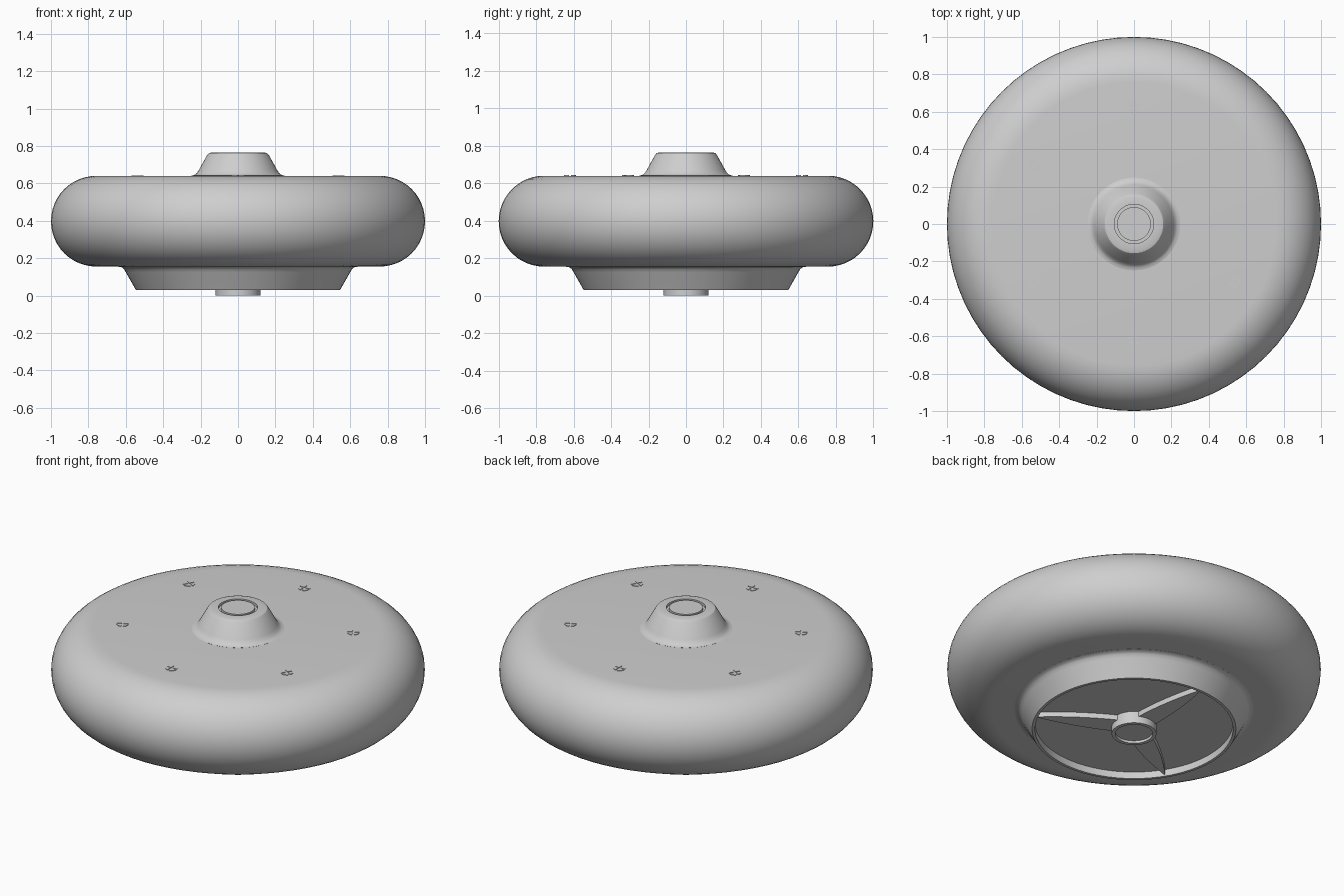
import bpy
import bmesh
from math import sin, cos, pi, radians
from mathutils import Matrix

cube = bpy.data.objects.get("Cube")
if cube:
    bpy.data.objects.remove(cube, do_unlink=True)

GREY = (0.62, 0.62, 0.62, 1.0)
grey = bpy.data.materials.new("plain grey")
grey.use_nodes = True
grey.diffuse_color = GREY
grey.node_tree.nodes["Principled BSDF"].inputs["Base Color"].default_value = GREY


def finish(bm, name, angle=30):
    """Turn a bmesh into a smooth object that keeps its sharp edges."""
    bmesh.ops.recalc_face_normals(bm, faces=bm.faces)
    mesh = bpy.data.meshes.new(name)
    bm.to_mesh(mesh)
    bm.free()
    mesh.materials.append(grey)
    obj = bpy.data.objects.new(name, mesh)
    bpy.context.collection.objects.link(obj)
    bpy.ops.object.select_all(action='DESELECT')
    obj.select_set(True)
    bpy.context.view_layer.objects.active = obj
    bpy.ops.object.shade_smooth_by_angle(angle=radians(angle))
    return obj


def lathe(name, profile, steps=72):
    """Spin a radius/height profile around the z axis."""
    bm = bmesh.new()
    verts = [bm.verts.new((r, 0, z)) for r, z in profile]
    edges = [bm.edges.new(pair) for pair in zip(verts, verts[1:])]
    bmesh.ops.spin(bm, geom=verts + edges, cent=(0, 0, 0), axis=(0, 0, 1),
                   angle=2 * pi, steps=steps)
    bmesh.ops.remove_doubles(bm, verts=bm.verts, dist=1e-5)
    return finish(bm, name)


def prism(bm, outline, z0, z1, turn):
    """Extrude a flat outline from z0 to z1 and apply a transform."""
    face = bm.faces.new([bm.verts.new((x, y, z0)) for x, y in outline])
    out = bmesh.ops.extrude_face_region(bm, geom=[face])
    tops = [v for v in out["geom"] if isinstance(v, bmesh.types.BMVert)]
    bmesh.ops.translate(bm, verts=tops, vec=(0, 0, z1 - z0))
    bmesh.ops.transform(bm, matrix=turn, verts=list(face.verts) + tops)


# Round body: flat top and bottom with a half-round rim
BOTTOM, TOP = 0.155, 0.64
rim = (TOP - BOTTOM) / 2
mid = BOTTOM + rim
arc = [pi / 2 - pi * i / 24 for i in range(25)]
lathe("round_body", [(0, TOP)]
      + [(1 - rim + rim * cos(a), mid + rim * sin(a)) for a in arc]
      + [(0, BOTTOM)])

# Upper boss with flared foot and a ring groove in its top
lathe("upper_boss", [
    (0, 0.765), (0.09, 0.765), (0.09, 0.75), (0.105, 0.75), (0.105, 0.765),
    (0.143, 0.765), (0.156, 0.761), (0.166, 0.75), (0.21, 0.67),
    (0.222, 0.652), (0.234, 0.644), (0.248, 0.641), (0.2, 0.6), (0, 0.6)])

# Lower skirt with flared top and a recessed floor
FLOOR = 0.07
lathe("lower_skirt", [
    (0, FLOOR), (0.53, FLOOR), (0.53, 0.03), (0.546, 0.03), (0.6, 0.125),
    (0.61, 0.142), (0.622, 0.151), (0.64, 0.154), (0.6, 0.2), (0, 0.2)])

# Central hub ring under the floor
lathe("lower_hub", [
    (0, 0.015), (0.1, 0.015), (0.1, 0), (0.12, 0), (0.12, 0.09), (0, 0.09)])

# Three leaf-shaped ribs from hub to skirt
bm = bmesh.new()
side = [(0.1 + 0.43 * t / 10, 0.058 * cos(pi / 2 * t / 10) ** 0.85 + 0.002)
        for t in range(11)]
leaf = side + [(x, -y) for x, y in reversed(side)]
for k in range(3):
    prism(bm, leaf, 0.04, FLOOR + 0.01,
          Matrix.Rotation(radians(92 + 120 * k), 4, 'Z'))
finish(bm, "floor_ribs")

# Six screw heads, each made of four sectors around a cross slot
bm = bmesh.new()
gap, radius = 0.005, 0.032
sector = [(gap, gap)] + [
    (radius * cos(a), radius * sin(a))
    for a in [radians(10 + 70 * i / 6) for i in range(7)]]
for k in range(6):
    place = (Matrix.Rotation(radians(30 + 60 * k), 4, 'Z')
             @ Matrix.Translation((0.62, 0, 0)))
    for q in range(4):
        prism(bm, sector, TOP - 0.004, TOP + 0.003,
              place @ Matrix.Rotation(q * pi / 2, 4, 'Z'))
finish(bm, "screw_heads")
